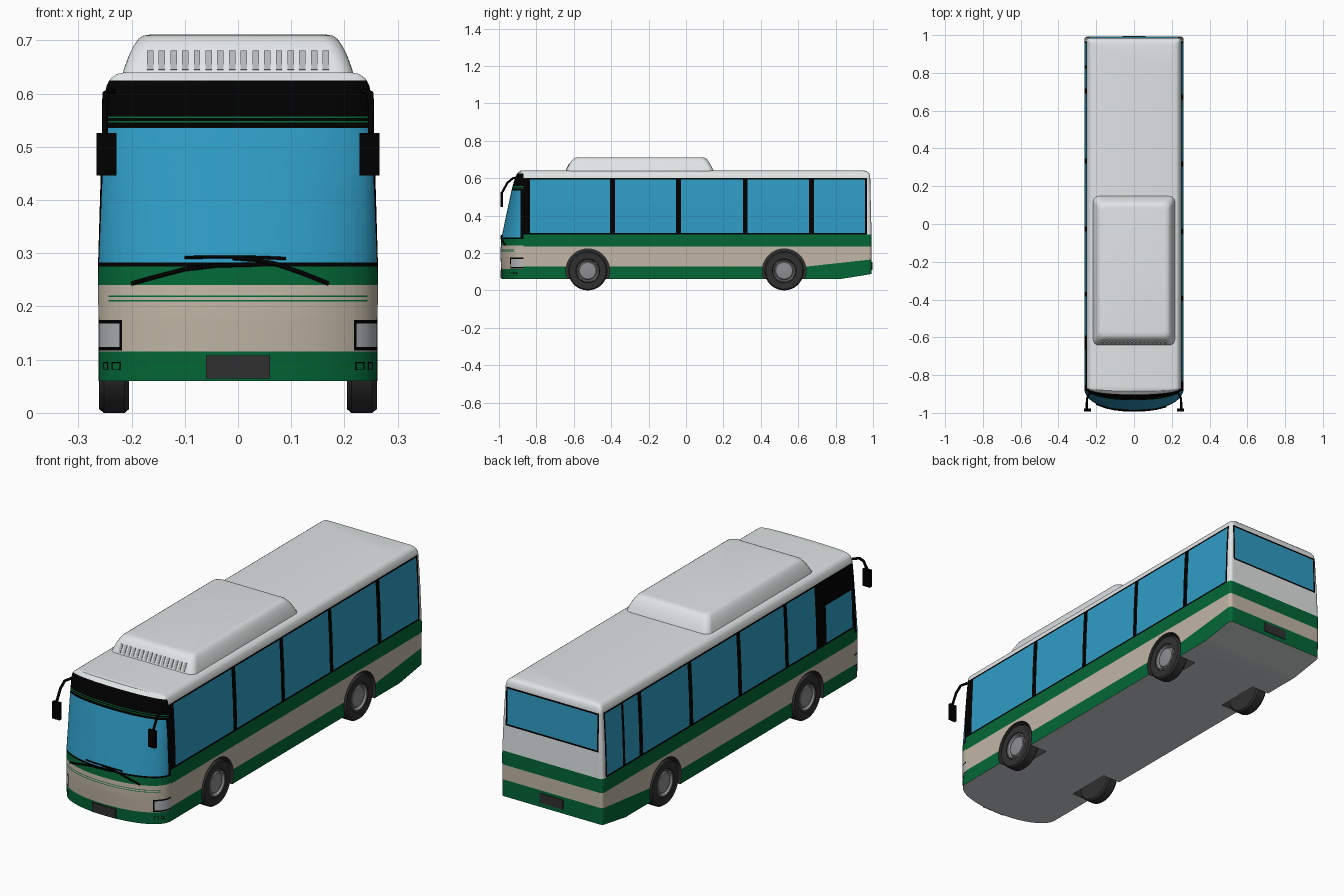
import bpy, bmesh, math
from mathutils import Vector, Matrix

if "Cube" in bpy.data.objects:
    bpy.data.objects.remove(bpy.data.objects["Cube"])

COLORS = {"white": (.75, .78, .78), "glass_blue": (.028, .335, .56), "green": (.001, .135, .038),
          "beige": (.54, .47, .38), "black": (0, 0, 0), "tyre_grey": (.03, .03, .03),
          "rim_grey": (.27, .27, .28), "underside_grey": (.62, .64, .65), "lamp_grey": (.45, .47, .48)}
MATS = []
for n, c in COLORS.items():
    m = bpy.data.materials.new(n)
    m.diffuse_color = (*c, 1)
    m.use_nodes = True
    m.node_tree.nodes["Principled BSDF"].inputs["Base Color"].default_value = m.diffuse_color
    MATS.append(m)
IDX = {n: i for i, n in enumerate(COLORS)}


def finish(bm, name, color=None, smooth=35):
    bmesh.ops.recalc_face_normals(bm, faces=bm.faces)
    me = bpy.data.meshes.new(name)
    if color:
        for f in bm.faces:
            f.material_index = IDX[color]
    bm.to_mesh(me)
    bm.free()
    for m in MATS:
        me.materials.append(m)
    ob = bpy.data.objects.new(name, me)
    bpy.context.collection.objects.link(ob)
    if smooth:
        shade(ob, smooth)
    return ob


def shade(ob, deg):
    bpy.ops.object.select_all(action='DESELECT')
    ob.select_set(True)
    bpy.context.view_layer.objects.active = ob
    bpy.ops.object.shade_smooth_by_angle(angle=math.radians(deg))


def loft(rings, cap=True):
    bm = bmesh.new()
    rows = [[bm.verts.new(p) for p in r] for r in rings]
    n = len(rows[0])
    for a, b in zip(rows, rows[1:]):
        for i in range(n):
            bm.faces.new((a[i], a[(i + 1) % n], b[(i + 1) % n], b[i]))
    bm.faces.new(rows[0])
    if cap:
        bm.faces.new(rows[-1])
    return bm


def box(name, lo, hi, color, rot=0):
    lo, hi = Vector(lo), Vector(hi)
    bm = bmesh.new()
    s = hi - lo
    M = Matrix.Translation((lo + hi) / 2) @ Matrix.Rotation(rot, 4, 'X') @ Matrix.Diagonal((*s, 1))
    bmesh.ops.create_cube(bm, size=1, matrix=M)
    return finish(bm, name, color, 0)


def tube(name, pts, r, color, closed=False):
    cu = bpy.data.curves.new(name, 'CURVE')
    cu.dimensions = '3D'
    cu.bevel_depth, cu.bevel_resolution, cu.use_fill_caps = r, 2, True
    sp = cu.splines.new('POLY')
    sp.use_cyclic_u = closed
    sp.points.add(len(pts) - 1)
    for p, q in zip(sp.points, pts):
        p.co = (*q, 1)
    cu.materials.append(MATS[IDX[color]])
    bpy.context.collection.objects.link(bpy.data.objects.new(name, cu))


def lerp(tab, z):
    for (a, u), (b, v) in zip(tab, tab[1:]):
        if z <= b:
            return u + (v - u) * max(0, z - a) / (b - a)
    return tab[-1][1]


# Body: plan outlines lofted upward, curved front, small rear corners
WIDTH = [(.06, .262), (.28, .263), (.45, .258), (.55, .253), (.60, .25), (.615, .247),
         (.628, .240), (.637, .228), (.64, .212)]
FRONT = [(.06, -.985), (.2, -.993), (.28, -.987), (.54, -.932), (.60, -.915), (.625, -.903), (.64, -.885)]
REAR = [(.06, .992), (.30, .992), (.60, .985), (.615, .984), (.628, .978), (.637, .968), (.64, .955)]
YC, POW = -.87, 2.1


def front_y(x, z):
    return YC + (lerp(FRONT, z) - YC) * (1 - min(1, abs(x) / lerp(WIDTH, z)) ** POW) ** (1 / POW)


def outline(z):
    w, yr, r = lerp(WIDTH, z), lerp(REAR, z), .015
    half = []
    for i in range(17):
        x = w * math.sin(math.pi / 2 * i / 16) ** (2 / POW)
        half.append((x, front_y(x, z) if i < 16 else YC, z))
    for i in range(6):
        a = math.pi / 2 * i / 5
        half.append((w - r + r * math.cos(a), yr - r + r * math.sin(a), z))
    half.append((0, yr, z))
    return half + [(-x, y, z) for x, y, z in half[-2:0:-1]]


LEVELS = [.06, .115, .117, .124, .127, .168, .175, .209, .212, .218, .221, .235, .24, .275, .283, .30,
          .308, .42, .428, .45, .48, .535, .546, .549, .554, .557, .592, .60, .615, .625, .628, .633, .637, .64]
bm = loft([outline(z) for z in LEVELS])

# Window pillars as (start, end) along y, per side
RIGHT = [(-.87, -.834), (-.407, -.38), (-.053, -.027), (.305, .33), (.658, .685), (.957, .967)]
LEFT = [(-.87, -.855), (-.665, -.59), (-.385, -.36), (-.04, -.013), (.32, .347), (.69, .717),
        (.822, .838), (.957, .967)]


def cut(co, no, faces=None):
    fs = faces or list(bm.faces)
    es = {e for f in fs for e in f.edges}
    vs = {v for f in fs for v in f.verts}
    bmesh.ops.bisect_plane(bm, geom=[*vs, *es, *fs], plane_co=co, plane_no=no, dist=1e-5)


for y in sorted({v for p in RIGHT + LEFT for v in p if v != -.87} | {-.885, .64, .82}):
    cut((0, y, 0), (0, 1, 0))
for x in (.218, .223, .232, .24):
    cut((x, 0, 0), (1, 0, 0))
    cut((-x, 0, 0), (1, 0, 0))
# Sloped top of the rear skirt, and raised rear underside
cut((0, .64, .127), Vector((0, -.109, 1)).normalized(),
    [f for f in bm.faces if f.calc_center_median().y > .64 and f.calc_center_median().z < .2])
for v in bm.verts:
    if v.co.z < .061 and v.co.y > .82:
        v.co.z = .06 + (v.co.y - .82) * .16


def paint(c, n):
    x, y, z = abs(c.x), c.y, c.z
    if n.z < -.6 and z < .1:
        return "underside_grey"
    if y < YC:
        if z > .625: return "white"
        if z > .535: return "green" if .546 < z < .549 or .554 < z < .557 else "black"
        if z > .283: return "glass_blue" if y < -.885 else "black"
        if z > .275: return "black"
        if z > .24: return "green"
        if x > .218 and .117 < z < .175:
            return "lamp_grey" if x > .223 and .124 < z < .168 else "black"
        if y < -.92 and (.209 < z < .212 or .218 < z < .221): return "green"
        return "beige" if z > .115 else "green"
    if z > .60:
        return "white"
    if z > .30:
        if n.y > .6 and y > .9:
            if z > .42 and x < .24:
                return "glass_blue" if x < .232 and .428 < z < .592 else "black"
            return "white"
        if y > .967: return "white"
        bars = RIGHT if c.x > 0 else LEFT
        door = c.x < 0 and y < -.59 and z > .48
        if door or z < .308 or z > .592 or any(a < y < b for a, b in bars):
            return "black"
        return "glass_blue"
    if z > .235: return "green"
    return "beige" if z > .127 + max(0, y - .64) * .109 else "green"


bmesh.ops.recalc_face_normals(bm, faces=bm.faces)
bm.normal_update()
for f in bm.faces:
    f.material_index = IDX[paint(f.calc_center_median(), f.normal)]
body = finish(bm, "bus_body", None, 0)


# Turned parts around the x axis: profile of (radius, x)
def lathe(profile, cy, cz, seg=40, cap=True):
    return loft([[(x, cy + r * math.cos(2 * math.pi * i / seg), cz + r * math.sin(2 * math.pi * i / seg))
                  for i in range(seg)] for r, x in profile], cap)


TYRE = [(.03, .205), (.098, .205), (.105, .213), (.105, .252), (.098, .261), (.064, .261), (.061, .24)]
RIM = [(.061, .215), (.061, .259), (.056, .259), (.05, .247), (.044, .255), (.02, .258)]
for s, side in ((1, "right"), (-1, "left")):
    for y, end in ((-.525, "front"), (.525, "rear")):
        # Wheel well cut
        cutter = finish(lathe([(.117, s * .17), (.117, s * .3)], y, .105, 48), "well_cutter", "tyre_grey", 0)
        mod = body.modifiers.new("well", 'BOOLEAN')
        mod.operation, mod.solver, mod.object = 'DIFFERENCE', 'EXACT', cutter
        bpy.ops.object.select_all(action='DESELECT')
        body.select_set(True)
        bpy.context.view_layer.objects.active = body
        bpy.ops.object.modifier_apply(modifier="well")
        bpy.data.objects.remove(cutter)
        # Wheel
        finish(lathe([(r, s * x) for r, x in TYRE], y, .105, cap=False), f"{end}_{side}_tyre", "tyre_grey")
        finish(lathe([(r, s * x) for r, x in RIM], y, .105), f"{end}_{side}_rim", "rim_grey")
    # Mirror and arm
    tube(f"{side}_mirror_arm", [(s * .235, -.895, .605), (s * .249, -.925, .6), (s * .25, -.955, .575),
                                (s * .25, -.985, .52)], .006, "black")
    box(f"{side}_mirror", (s * .247 - .019, -.992, .446), (s * .247 + .019, -.978, .526), "black")
    # Fog lamp rims
    for k, (a, b) in enumerate(((.222, .237), (.245, .252))):
        tube(f"{side}_fog_lamp_rim_{k + 1}", [(s * x, front_y(x, z), z) for x, z in
             ((a, .082), (b, .082), (b, .095), (a, .095))], .0013, "black", True)
shade(body, 35)


# Roof air unit: lofted rounded rectangles
def rrect(hx, y0, y1, z, r=.03):
    pts = []
    for k, (cx, cy) in enumerate([(hx - r, y1 - r), (r - hx, y1 - r), (r - hx, y0 + r), (hx - r, y0 + r)]):
        for i in range(7):
            a = math.pi / 2 * (k + i / 6)
            pts.append((cx + r * math.cos(a), cy + r * math.sin(a), z))
    return pts


finish(loft([rrect(*p) for p in [(.218, -.645, .15, .632), (.214, -.638, .144, .648), (.205, -.625, .132, .672),
                                 (.196, -.614, .121, .69), (.187, -.603, .11, .703), (.178, -.592, .10, .709),
                                 (.165, -.575, .085, .711)]]), "roof_air_unit", "white")
for i in range(16):
    x = -.165 + i * .022
    box(f"air_vent_{i + 1}", (x - .006, -.633, .642), (x + .006, -.627, .682), "lamp_grey", -.48)


# Wipers lying on the windscreen
def on_glass(pts):
    return [(x, front_y(x, z) - .003, z) for x, z in pts]


tube("left_wiper_arm", on_glass([(-.2, .243), (-.15, .257), (-.1, .27), (-.04, .277), (.04, .279)]), .004, "black")
tube("right_wiper_arm", on_glass([(.17, .243), (.12, .263), (.07, .28), (.03, .288), (-.01, .291)]), .004, "black")
tube("wiper_blade", on_glass([(-.1, .292), (-.05, .293), (0, .293), (.05, .292), (.09, .29)]), .003, "black")

# Number plates without lettering
box("front_plate", (-.06, -.993, .065), (.06, -.984, .108), "tyre_grey")
box("rear_plate", (-.06, .989, .108), (.06, .996, .152), "tyre_grey")
